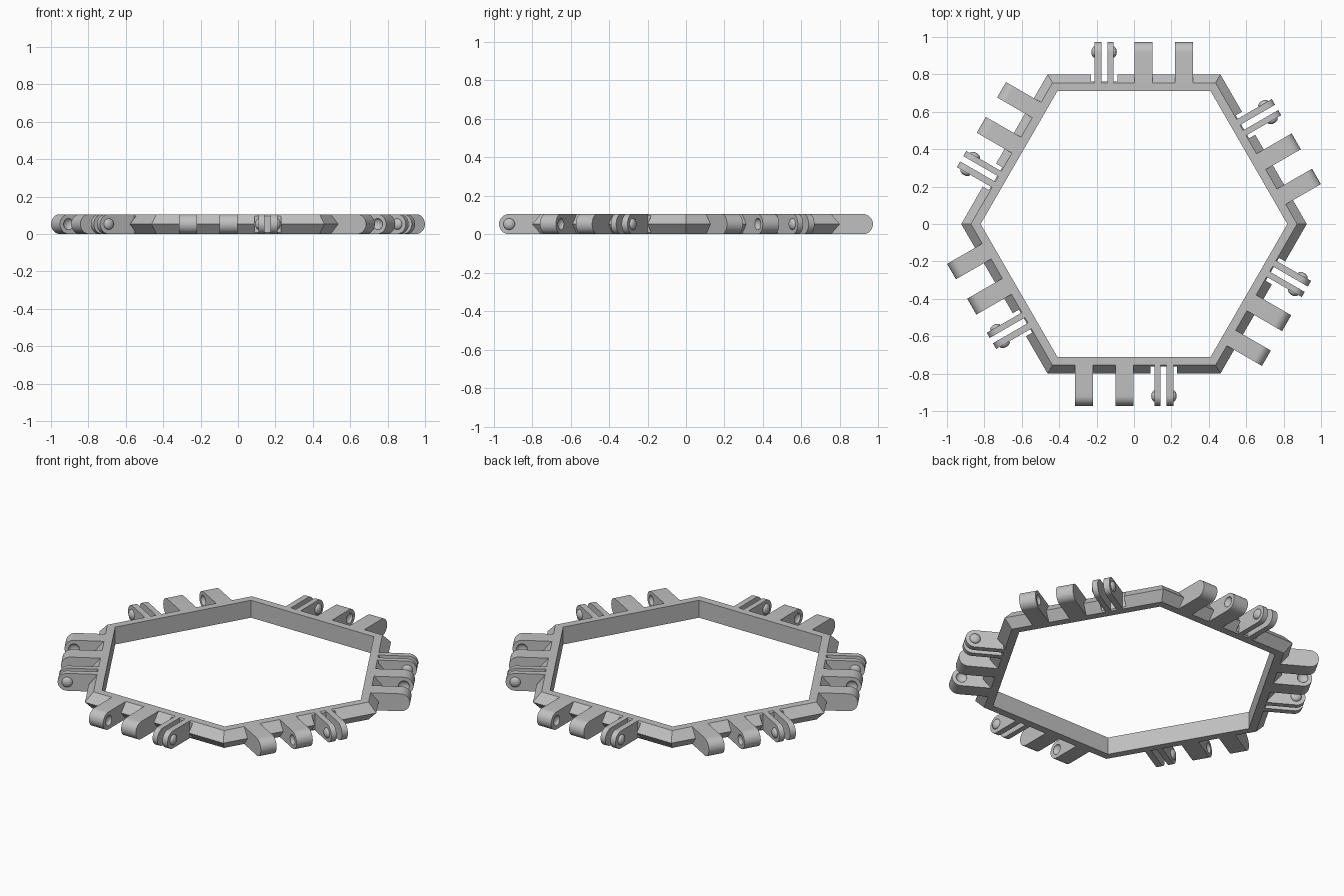
import bpy, bmesh, math
from mathutils import Matrix

if "Cube" in bpy.data.objects:
    bpy.data.objects.remove(bpy.data.objects["Cube"], do_unlink=True)

HEIGHT = 0.105
MID = HEIGHT / 2
INNER, EDGE, RIDGE = 0.71, 0.755, 0.80   # distances from centre to the side faces
PIN_Y = -0.9195                          # hinge axis of the front side
SIDES = 6

grey = bpy.data.materials.new("light grey plastic")
grey.use_nodes = True
colour = (0.53, 0.53, 0.53, 1)
grey.diffuse_color = colour
grey.node_tree.nodes["Principled BSDF"].inputs["Base Color"].default_value = colour


def make_object(name, bm):
    bmesh.ops.recalc_face_normals(bm, faces=bm.faces[:])
    mesh = bpy.data.meshes.new(name)
    bm.to_mesh(mesh)
    bm.free()
    mesh.materials.append(grey)
    obj = bpy.data.objects.new(name, mesh)
    bpy.context.collection.objects.link(obj)
    return obj


def activate(obj):
    bpy.ops.object.select_all(action="DESELECT")
    obj.select_set(True)
    bpy.context.view_layer.objects.active = obj


def cut(obj, cutter):
    cutter.hide_render = True
    mod = obj.modifiers.new("cut", "BOOLEAN")
    mod.operation = "DIFFERENCE"
    mod.solver = "EXACT"
    mod.object = cutter
    activate(obj)
    bpy.ops.object.modifier_apply(modifier=mod.name)
    bpy.data.objects.remove(cutter, do_unlink=True)


def smooth(obj):
    activate(obj)
    bpy.ops.object.shade_smooth_by_angle(angle=math.radians(30))


def repeat_around(obj):
    for i in range(1, SIDES):
        copy = obj.copy()
        copy.name = f"{obj.name}_{i + 1}"
        copy.rotation_euler.z = i * math.tau / SIDES
        bpy.context.collection.objects.link(copy)


def tab(name, x0, x1):
    """Flat bar with a fully rounded outer end."""
    bm = bmesh.new()
    outline = [(-EDGE, HEIGHT), (-EDGE, 0)]
    steps = 20
    for i in range(steps + 1):
        a = math.pi * i / steps
        outline.append((PIN_Y - MID * math.sin(a), MID - MID * math.cos(a)))
    face = bm.faces.new([bm.verts.new((x0, y, z)) for y, z in outline])
    move = bmesh.ops.extrude_face_region(bm, geom=[face])["geom"]
    verts = [v for v in move if isinstance(v, bmesh.types.BMVert)]
    bmesh.ops.translate(bm, verts=verts, vec=(x1 - x0, 0, 0))
    return make_object(name, bm)


def button(name, x):
    """Shallow dome on the hinge axis, used for pins and sockets."""
    bm = bmesh.new()
    place = (Matrix.Translation((x, PIN_Y, MID)) @ Matrix.Diagonal((0.018, 0.03, 0.03, 1))
             @ Matrix.Rotation(math.pi / 2, 4, "Y"))
    bmesh.ops.create_uvsphere(bm, u_segments=24, v_segments=12, radius=1, matrix=place)
    return make_object(name, bm)


# Hexagonal frame with a ridged outer edge
bm = bmesh.new()
profile = [(INNER, 0), (EDGE, 0), (RIDGE, MID), (EDGE, HEIGHT), (INNER, HEIGHT)]
rings = []
for i in range(SIDES):
    a = i * math.tau / SIDES
    k = 1 / math.cos(math.pi / SIDES)
    rings.append([bm.verts.new((d * k * math.cos(a), d * k * math.sin(a), z)) for d, z in profile])
for i in range(SIDES):
    r, s = rings[i], rings[(i + 1) % SIDES]
    for j in range(len(profile)):
        n = (j + 1) % len(profile)
        bm.faces.new((r[j], s[j], s[n], r[n]))
frame = make_object("hexagon_frame", bm)

# Clearance notches behind the clips
bm = bmesh.new()
for i in range(SIDES):
    place = (Matrix.Rotation(i * math.tau / SIDES, 4, "Z")
             @ Matrix.Translation((0.16, -EDGE - 0.057, MID))
             @ Matrix.Diagonal((0.142, 0.1, 0.2, 1)))
    bmesh.ops.create_cube(bm, size=1, matrix=place)
cut(frame, make_object("notch_cutter", bm))

# Solid knuckles with sockets facing each other
for name, x0, x1, socket_x in (("outer_knuckle", -0.315, -0.22, -0.22),
                               ("inner_knuckle", -0.10, -0.002, -0.10)):
    knuckle = tab(name, x0, x1)
    cut(knuckle, button("socket_cutter", socket_x))
    smooth(knuckle)
    repeat_around(knuckle)

# Flexible clip arms with snap pins
for name, x0, x1, pin_x in (("inner_clip_arm", 0.11, 0.142, 0.11),
                            ("outer_clip_arm", 0.175, 0.21, 0.21)):
    arm = tab(name, x0, x1)
    pin = button(name.replace("arm", "pin"), pin_x)
    for part in (arm, pin):
        smooth(part)
        repeat_around(part)
